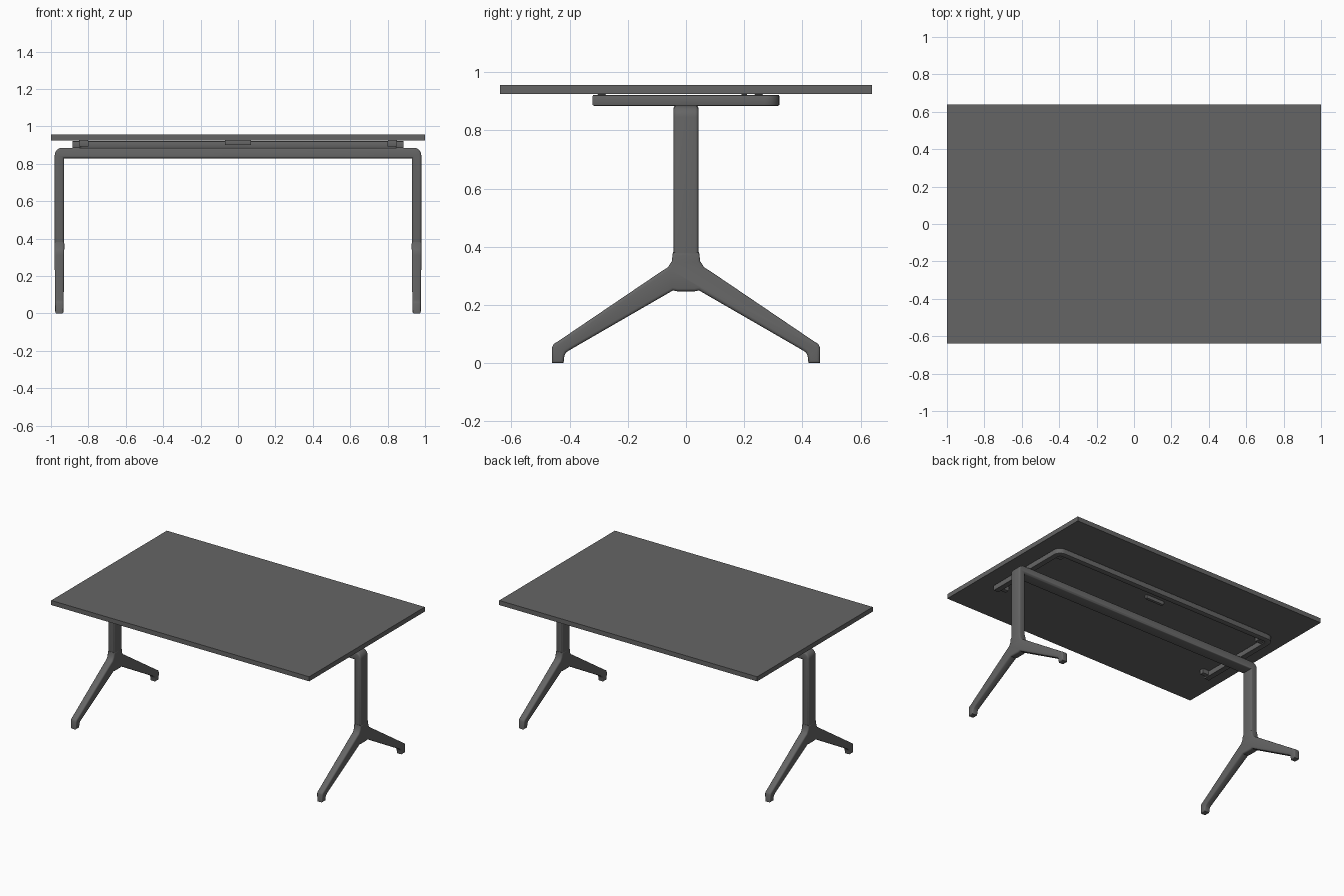
import bpy, bmesh, math

if "Cube" in bpy.data.objects:
    bpy.data.objects.remove(bpy.data.objects["Cube"])

# Dark grey finish shared by all parts
grey = bpy.data.materials.new("dark_grey")
grey.diffuse_color = (0.13, 0.13, 0.13, 1)
grey.use_nodes = True
grey.node_tree.nodes["Principled BSDF"].inputs["Base Color"].default_value = grey.diffuse_color


def prism(name, pts, plane, lo, hi, bevel=0.0, segs=3):
    """Extrude a closed 2D outline along the axis normal to its plane."""
    place = {"xy": lambda a, b, d: (a, b, d),
             "xz": lambda a, b, d: (a, d, b),
             "yz": lambda a, b, d: (d, a, b)}[plane]
    bm = bmesh.new()
    low = [bm.verts.new(place(a, b, lo)) for a, b in pts]
    high = [bm.verts.new(place(a, b, hi)) for a, b in pts]
    n = len(pts)
    caps = [bm.faces.new(low), bm.faces.new(high)]
    for i in range(n):
        j = (i + 1) % n
        bm.faces.new((low[i], low[j], high[j], high[i]))
    bmesh.ops.recalc_face_normals(bm, faces=bm.faces)
    if bevel:
        rim = [e for cap in caps for e in cap.edges]
        bmesh.ops.bevel(bm, geom=rim, offset=bevel, segments=segs,
                        profile=0.5, affect='EDGES')
    mesh = bpy.data.meshes.new(name)
    bm.to_mesh(mesh)
    bm.free()
    mesh.materials.append(grey)
    ob = bpy.data.objects.new(name, mesh)
    bpy.context.collection.objects.link(ob)
    bpy.ops.object.select_all(action='DESELECT')
    ob.select_set(True)
    bpy.context.view_layer.objects.active = ob
    bpy.ops.object.shade_smooth_by_angle(angle=math.radians(35))
    return ob


def box(name, x0, x1, y0, y1, z0, z1, bevel=0.0):
    return prism(name, [(x0, y0), (x1, y0), (x1, y1), (x0, y1)],
                 "xy", z0, z1, bevel, 2)


def arc(cx, cy, r, a0, a1, n=6):
    return [(cx + r * math.cos(math.radians(a0 + (a1 - a0) * i / n)),
             cy + r * math.sin(math.radians(a0 + (a1 - a0) * i / n)))
            for i in range(n + 1)]


def mirrored(half):
    """Append the outline reflected in its first coordinate."""
    return half + [(-a, b) for a, b in reversed(half)]


# Table top
box("table_top", -1, 1, -0.64, 0.64, 0.925, 0.957)

# Columns and beam: one inverted U with rounded outer corners
column = [(0.93, 0.83), (0.93, 0.365), (0.98, 0.365)]
column += arc(0.94, 0.846, 0.04, 0, 90)
prism("column_and_beam", mirrored(column), "xz", -0.043, 0.043, 0.011)

# Splayed feet, slightly thinner toward the floor
foot = [(0.045, 0.382), (0.049, 0.35), (0.062, 0.33), (0.09, 0.312),
        (0.44, 0.075), (0.455, 0.066), (0.461, 0.053), (0.461, 0.0),
        (0.421, 0.0), (0.418, 0.026), (0.412, 0.037), (0.395, 0.048),
        (0.045, 0.25), (0.03, 0.247)]
for side, label in ((1, "right"), (-1, "left")):
    leg = prism(label + "_splayed_foot", mirrored(foot), "yz",
                -0.0265, 0.0265, 0.010)
    for v in leg.data.vertices:
        v.co.x = v.co.x * (0.83 + 0.17 * v.co.z / 0.38) + side * 0.955

# Under-frame: U open to the front, rounded back corners
outer = [(0.886, -0.321)] + arc(0.836, 0.271, 0.05, 0, 90)
inner = [(0.846, -0.321)] + arc(0.831, 0.266, 0.015, 0, 90)
outline = mirrored(outer) + [(-a, b) for a, b in inner] + inner[::-1]
prism("under_frame", outline, "xy", 0.885, 0.922, 0.004, 2)

# Brackets at the rail ends
for side in (-1, 1):
    for y in (-0.29, 0.25):
        a, b = sorted((side * 0.80, side * 0.85))
        box("rail_bracket", a, b, y - 0.015, y + 0.015, 0.892, 0.925, 0.003)

# Release handle under the top
box("release_handle", -0.07, 0.07, 0.19, 0.21, 0.900, 0.925, 0.002)
